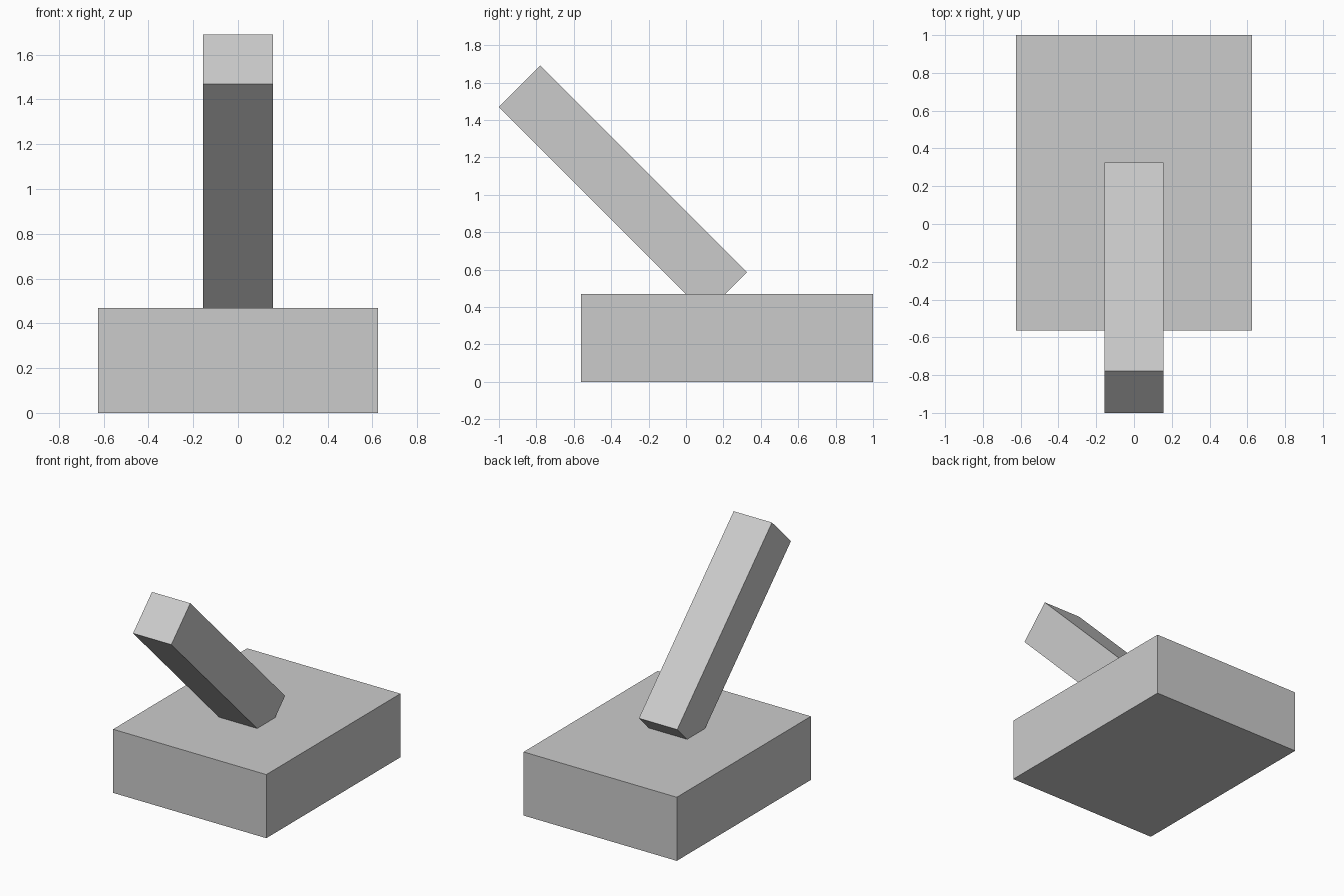
import bpy
from math import radians

if "Cube" in bpy.data.objects:
    bpy.data.objects.remove(bpy.data.objects["Cube"])


def box(name, size, centre, tilt=0):
    bpy.ops.mesh.primitive_cube_add(size=1, location=centre,
                                    rotation=(radians(tilt), 0, 0))
    ob = bpy.context.object
    ob.name = name
    ob.scale = size
    return ob


# Block standing on the ground
box("base", (1.25, 1.5625, 0.469), (0, 0.21875, 0.2345))

# Square bar leaning forward at 45 degrees, its lower corner sunk in the base
box("slanted_bar", (0.3125, 1.5625, 0.3125), (0, -0.337, 1.027), tilt=-45)
